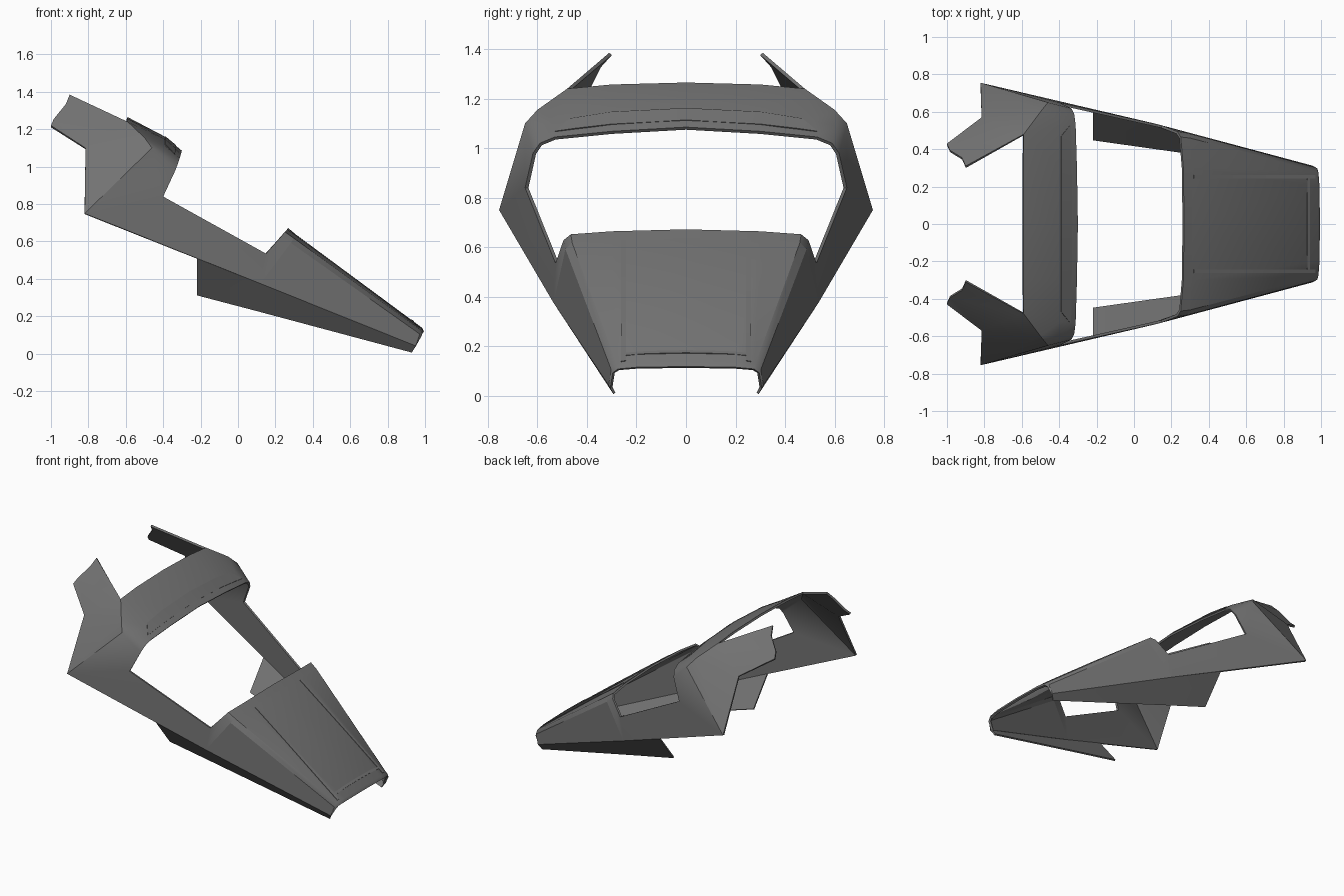
import bpy, bmesh
from mathutils import Vector
from mathutils.bvhtree import BVHTree

if "Cube" in bpy.data.objects:
    bpy.data.objects.remove(bpy.data.objects["Cube"])

grey = bpy.data.materials.new("dark_grey_plastic")
grey.diffuse_color = (0.17, 0.17, 0.17, 1)
grey.use_nodes = True
grey.node_tree.nodes["Principled BSDF"].inputs["Base Color"].default_value = grey.diffuse_color


def shell(name, faces, thick=0.014, angle=0.6):
    """Half shell from polygons (y >= 0), mirrored and thickened inward."""
    bm = bmesh.new()
    for f in faces:
        bm.faces.new([bm.verts.new(p) for p in f])
    bmesh.ops.remove_doubles(bm, verts=bm.verts, dist=0.0005)
    bmesh.ops.recalc_face_normals(bm, faces=bm.faces)
    c = Vector((0, 0, 0.2))
    if sum(f.normal.dot(f.calc_center_median() - c) * f.calc_area() for f in bm.faces) < 0:
        bmesh.ops.reverse_faces(bm, faces=bm.faces)
    me = bpy.data.meshes.new(name)
    bm.to_mesh(me)
    bm.free()
    ob = bpy.data.objects.new(name, me)
    bpy.context.collection.objects.link(ob)
    me.materials.append(grey)
    m = ob.modifiers.new("mirror", 'MIRROR')
    m.use_axis = (False, True, False)
    m.merge_threshold = 0.001
    s = ob.modifiers.new("thickness", 'SOLIDIFY')
    s.thickness, s.offset = thick, -1
    bpy.ops.object.select_all(action='DESELECT')
    ob.select_set(True)
    bpy.context.view_layer.objects.active = ob
    bpy.ops.object.convert(target='MESH')
    bpy.ops.object.shade_smooth_by_angle(angle=angle)
    return ob


def loft(rows):
    return [(a[i], a[i + 1], b[i + 1], b[i])
            for a, b in zip(rows, rows[1:]) for i in range(len(a) - 1)]


def strip(name, host, rungs):
    """Thin raised trim dropped onto the host surface; rungs are xy pairs."""
    me = host.data
    tree = BVHTree.FromPolygons([v.co for v in me.vertices],
                                [p.vertices[:] for p in me.polygons])

    def drop(x, y):
        hit = tree.ray_cast(Vector((x, max(y, 1e-4), 3)), Vector((0, 0, -1)))[0]
        return (x, y, hit.z + 0.004)
    return shell(name, loft([[drop(*a), drop(*b)] for a, b in rungs]), 0.008, 0.5)


# Roof hoop: front edge, middle and rear edge rows
front = [(-.30, 0, 1.085), (-.305, .30, 1.068), (-.312, .53, 1.045), (-.32, .59, 1.02)]
mid = [(-.39, 0, 1.16), (-.39, .30, 1.145), (-.39, .52, 1.11), (-.41, .605, 1.09)]
A = (-.59, .48, 1.24)
M = (-.50, .60, 1.155)
rear = [(-.59, 0, 1.265), (-.59, .30, 1.257), A, M]

# Side frame corner points
C0, C1 = (-.82, .755, .75), (-.46, .65, 1.10)
D, E = (-.335, .618, .98), (-.40, .65, .84)
G, H = (.15, .527, .535), (.12, .535, .375)
B = (-.815, .57, 1.10)
T1, T2, T3, T4 = (-.90, .31, 1.385), (-.92, .355, 1.335), (-.985, .395, 1.255), (-1, .43, 1.22)

# Hood sections: rear edge, seam and nose
hood_rear = [(.268, 0, .672), (.264, .30, .664), (.25, .465, .652), (.232, .495, .628), G]
seam = [(.31, 0, .637), (.31, .30, .631), (.298, .46, .618), (.283, .487, .592), H]
nose = [(.985, 0, .138), (.983, .20, .135), (.977, .28, .127), (.972, .302, .105), (.95, .313, .042)]
lip = [(.994, 0, .118), (.992, .20, .115), (.986, .275, .108), (.98, .296, .092), (.945, .306, .03)]

frame = loft([front, mid, rear]) + [
    (A, T1, T2), (A, T2, T3, B), (T3, T4, B),          # rear wing
    (A, B, M), (M, B, C0, C1),                         # shoulder
    (mid[3], M, C1), (front[3], mid[3], C1, D),        # roof corner
    (C0, C1, E), (C1, D, E), (C0, E, G, H),            # side and pillar
] + loft([hood_rear, seam])                            # cowl band
roof_frame = shell("roof_and_pillar_frame", frame)
hood = shell("front_hood", loft([seam, nose, lip]))

# Lower skirts tucked in under the sides
shell("side_skirt", [((-.22, .613, .51), (-.22, .455, .312), (.10, .41, .228), H),
                     (H, (.10, .41, .228), (.93, .293, .006), (.95, .313, .042))], 0.01)

# Raised trim lines on the hood and the roof panel
xs = [.32 + .65 * i / 8 for i in range(9)]
strip("hood_long_trim", hood, [((x, .243), (x, .263)) for x in xs])
ys = [0, .08, .16, .243]
strip("hood_cross_trim", hood, [((.928, y), (.942, y)) for y in ys])
strip("roof_panel", roof_frame, [((-.33, 0), (-.388, 0)), ((-.332, .15), (-.388, .15)),
                                 ((-.333, .30), (-.388, .30)), ((-.335, .45), (-.388, .47)),
                                 ((-.336, .525), (-.34, .53))])
